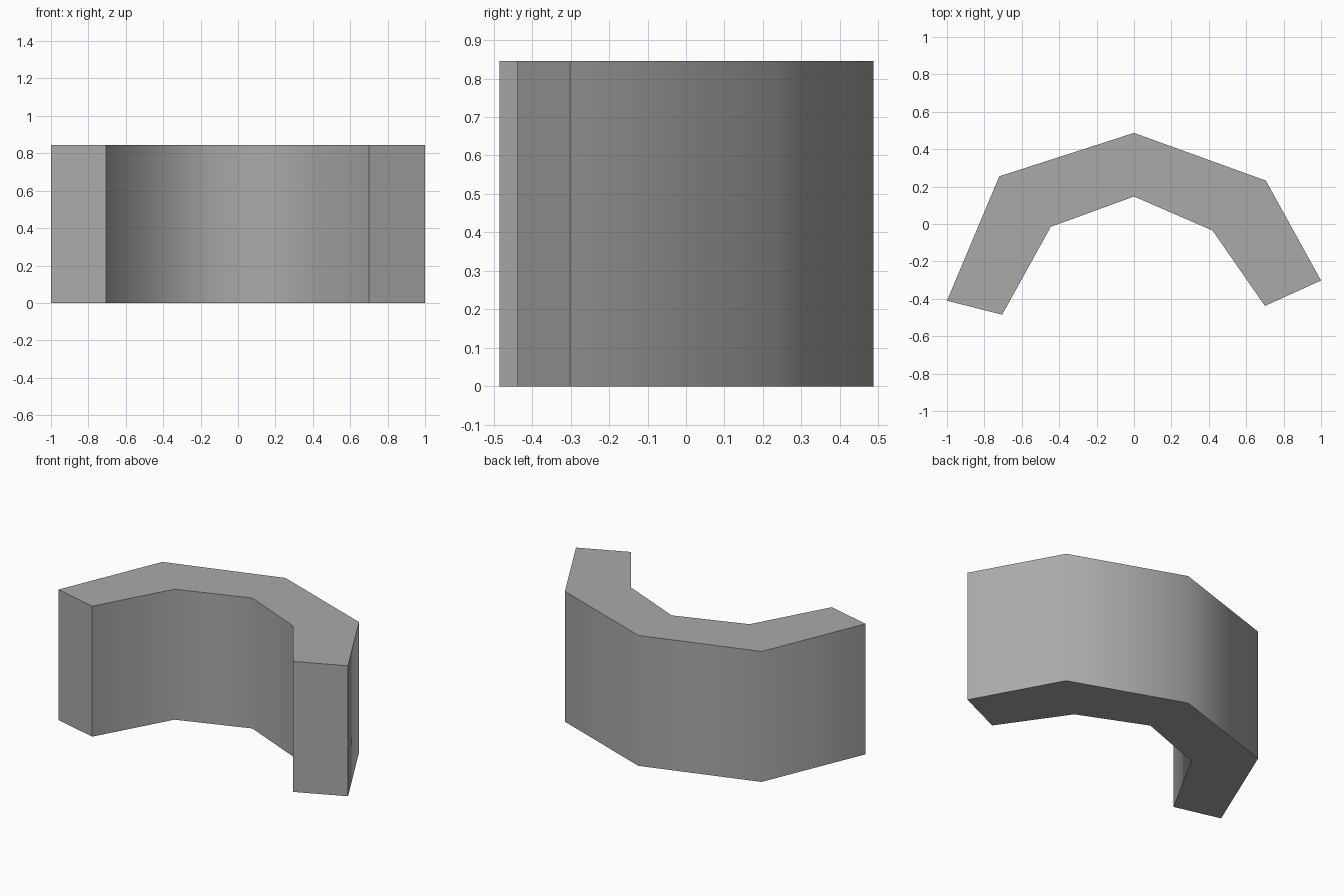
import bpy
import bmesh
import math

cube = bpy.data.objects.get("Cube")
if cube:
    bpy.data.objects.remove(cube, do_unlink=True)

HEIGHT = 0.845

# Plan of the curved wall: outer face left to right, then inner face back
outer = [(-1.0, -0.41), (-0.72, 0.255), (0.0, 0.487), (0.705, 0.232), (1.0, -0.302)]
inner = [(0.70, -0.438), (0.42, -0.035), (0.0, 0.147), (-0.445, -0.015), (-0.705, -0.485)]

grey = bpy.data.materials.new("plain_grey")
grey.use_nodes = True
colour = (0.4, 0.4, 0.4, 1.0)
grey.diffuse_color = colour
grey.node_tree.nodes["Principled BSDF"].inputs["Base Color"].default_value = colour

# Extrude the plan, one segment at a time
bm = bmesh.new()
pairs = list(zip(outer, reversed(inner)))
rows = [[bm.verts.new((x, y, 0)) for x, y in pair] for pair in pairs]
floor = [bm.faces.new((a[0], a[1], b[1], b[0])) for a, b in zip(rows, rows[1:])]
raised = bmesh.ops.extrude_face_region(bm, geom=floor, use_keep_orig=True)
top = [v for v in raised["geom"] if isinstance(v, bmesh.types.BMVert)]
bmesh.ops.translate(bm, verts=top, vec=(0, 0, HEIGHT))
bmesh.ops.recalc_face_normals(bm, faces=bm.faces)

mesh = bpy.data.meshes.new("curved_wall")
bm.to_mesh(mesh)
bm.free()
mesh.materials.append(grey)
wall = bpy.data.objects.new("curved_wall", mesh)
bpy.context.collection.objects.link(wall)

# Smooth round the bends, sharp at the ends and rims
bpy.ops.object.select_all(action="DESELECT")
wall.select_set(True)
bpy.context.view_layer.objects.active = wall
bpy.ops.object.shade_smooth_by_angle(angle=math.radians(60))
